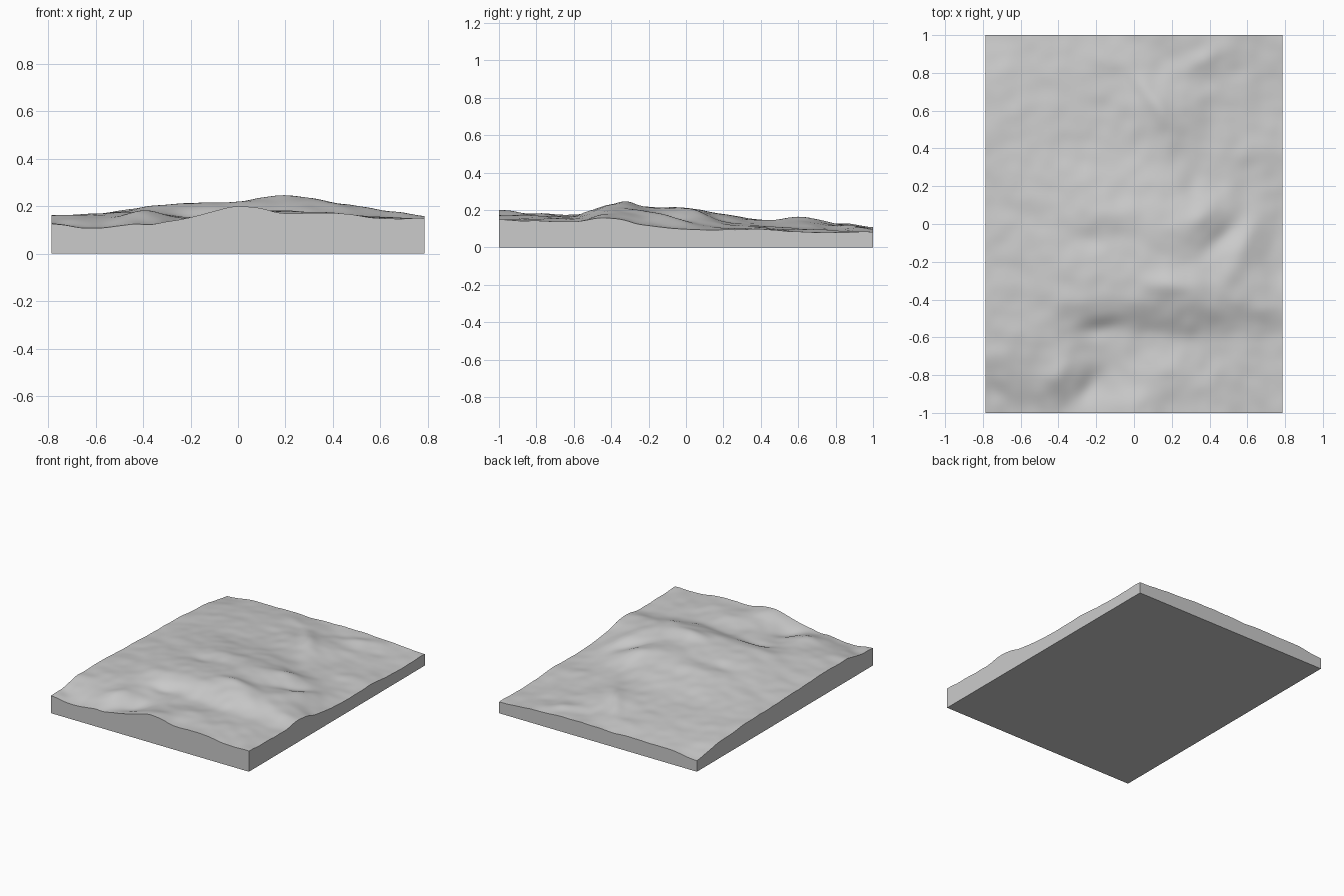
import bpy, bmesh, math
from mathutils import Vector, noise

if "Cube" in bpy.data.objects:
    bpy.data.objects.remove(bpy.data.objects["Cube"])

HALF_X, HALF_Y = 0.787, 1.0
COLS, ROWS = 90, 114

# Broad relief in thousandths: one row per step from front to back, left to right along x
RELIEF = [
    [130, 109, 133, 155, 200, 170, 172, 152, 145],
    [152, 150, 168, 140, 172, 180, 170, 155, 143],
    [160, 165, 173, 162, 166, 165, 165, 150, 139],
    [158, 168, 195, 210, 216, 228, 215, 185, 157],
    [154, 167, 193, 206, 210, 212, 196, 170, 116],
    [148, 160, 180, 195, 205, 209, 188, 142, 100],
    [140, 152, 168, 176, 178, 170, 137, 112, 92],
    [138, 142, 146, 146, 146, 140, 118, 108, 100],
    [125, 132, 136, 135, 146, 155, 112, 95, 82],
    [108, 122, 124, 127, 126, 114, 110, 92, 80],
    [80, 100, 105, 103, 107, 108, 104, 92, 80],
]

# Ridges (+) and gullies (-): x, y, heading in degrees, length, width, height
STROKES = [
    # Main crest and the slope in front of it
    (0.21, -0.32, 0, 0.14, 0.06, 0.019),
    (0.29, -0.53, 0, 0.06, 0.06, 0.008),
    (0.07, -0.57, 0, 0.1, 0.06, -0.006),
    (-0.17, -0.55, 10, 0.11, 0.05, -0.016),
    (0.72, -0.44, 0, 0.1, 0.05, 0.006),
    # Right spur and the gully beside it
    (0.46, -0.07, 40, 0.15, 0.06, -0.026),
    (0.36, 0.05, 35, 0.12, 0.06, 0.014),
    (0.58, -0.12, 60, 0.18, 0.06, 0.012),
    # Middle ledges
    (-0.2, 0.06, 0, 0.15, 0.06, 0.01),
    (-0.2, -0.08, 0, 0.15, 0.06, -0.012),
    (0.3, 0.22, 60, 0.1, 0.06, -0.009),
    # Front left gully and corner
    (-0.24, -0.87, 45, 0.13, 0.06, -0.018),
    (-0.37, -0.77, 40, 0.12, 0.06, 0.013),
    (-0.37, -1, 90, 0.08, 0.06, -0.012),
    (-0.74, -0.88, -45, 0.12, 0.06, -0.02),
    (-0.74, -0.7, 0, 0.08, 0.06, 0.008),
    # Back ridges
    (0.36, 0.87, 25, 0.14, 0.05, 0.011),
    (0.44, 0.77, 25, 0.14, 0.05, -0.008),
    (-0.15, 0.87, -45, 0.1, 0.05, 0.008),
    (-0.06, 0.77, -50, 0.1, 0.05, -0.008),
    (0.1, 0.66, -55, 0.14, 0.05, 0.014),
    (0.24, 0.57, -55, 0.14, 0.06, -0.009),
]


def curve(points, t):
    """Smooth curve through evenly spaced values, t from 0 to 1."""
    last = len(points) - 1
    i = min(int(t * last), last - 1)
    f = t * last - i
    a, b, c, d = (points[min(max(k, 0), last)] for k in range(i - 1, i + 3))
    return b + f * (c - a + f * (2 * a - 5 * b + 4 * c - d + f * (3 * (b - c) + d - a))) / 2


def stroke(x, y, cx, cy, heading, length, width, rise):
    """Soft elongated mound, turned to its heading."""
    c, s = math.cos(math.radians(heading)), math.sin(math.radians(heading))
    along = ((x - cx) * c + (y - cy) * s) / length
    across = ((y - cy) * c - (x - cx) * s) / width
    return rise * math.exp(-along ** 2 - across ** 2)


def height(x, y):
    u = min(max((x / HALF_X + 1) / 2, 0), 1)
    v = min(max((y / HALF_Y + 1) / 2, 0), 1)
    z = curve([curve(row, u) for row in RELIEF], v) / 1000
    z += sum(stroke(x, y, *s) for s in STROKES)
    # Fine erosion texture
    z += 0.006 * noise.noise(Vector((x * 6, y * 6, 3)))
    return z + 0.004 * noise.noise(Vector((x * 11, y * 11, 7)))


# Stone material
stone = bpy.data.materials.new("stone_grey")
stone.use_nodes = True
grey = (0.6, 0.6, 0.6, 1)
stone.diffuse_color = grey
stone.node_tree.nodes["Principled BSDF"].inputs["Base Color"].default_value = grey

# Terrain surface
bm = bmesh.new()
bmesh.ops.create_grid(bm, x_segments=COLS, y_segments=ROWS, size=1)
for v in bm.verts:
    v.co.x *= HALF_X
    v.co.y *= HALF_Y
    v.co.z = height(v.co.x, v.co.y)

# Vertical walls and flat underside
rim = [e for e in bm.edges if e.is_boundary]
walls = bmesh.ops.extrude_edge_only(bm, edges=rim)["geom"]
for v in walls:
    if isinstance(v, bmesh.types.BMVert):
        v.co.z = 0
bmesh.ops.contextual_create(bm, geom=[e for e in walls if isinstance(e, bmesh.types.BMEdge) and e.is_boundary])
bmesh.ops.recalc_face_normals(bm, faces=bm.faces)

mesh = bpy.data.meshes.new("terrain_slab")
bm.to_mesh(mesh)
bm.free()
mesh.materials.append(stone)
slab = bpy.data.objects.new("terrain_slab", mesh)
bpy.context.collection.objects.link(slab)

# Smooth hills with crisp slab edges
bpy.context.view_layer.objects.active = slab
slab.select_set(True)
bpy.ops.object.shade_smooth_by_angle(angle=math.radians(35))
